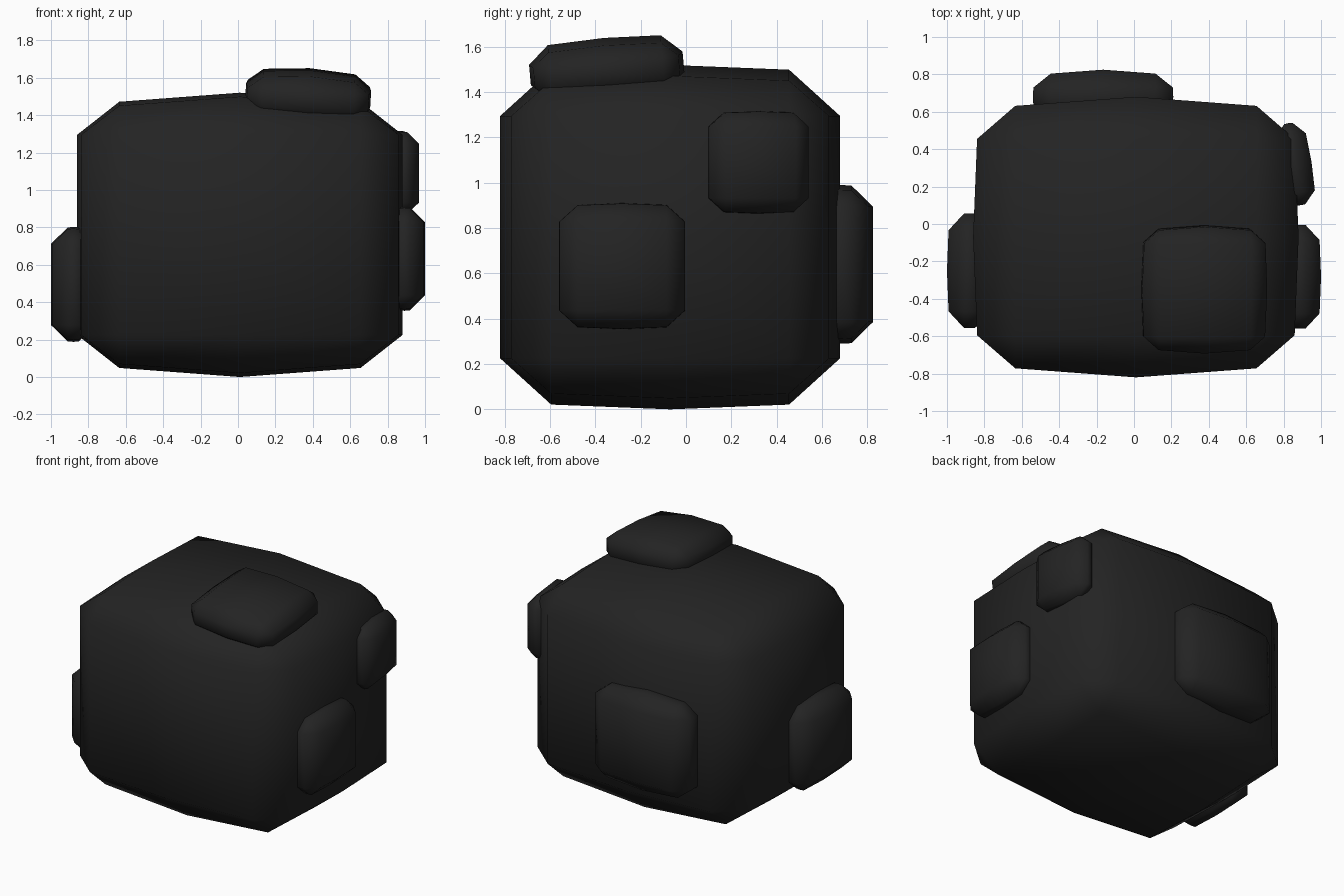
import bpy, bmesh, math
from mathutils import Euler, Vector

if "Cube" in bpy.data.objects:
    bpy.data.objects.remove(bpy.data.objects["Cube"])

coal = bpy.data.materials.new("coal black")
coal.diffuse_color = (0.017, 0.017, 0.017, 1)
coal.use_nodes = True
coal.node_tree.nodes["Principled BSDF"].inputs["Base Color"].default_value = coal.diffuse_color


def lump(name, center, half, bevel, rot=(0, 0, 0)):
    """Chamfered block with slightly domed faces, smooth shaded."""
    half = Vector(half)
    bm = bmesh.new()
    bmesh.ops.create_cube(bm, size=2)
    rim = lambda v: sum(abs(abs(c) - 1) < 1e-4 for c in v.co) >= 2
    bmesh.ops.subdivide_edges(bm, edges=bm.edges[:], cuts=1, use_grid_fill=True)
    edges = [e for e in bm.edges if rim(e.verts[0]) and rim(e.verts[1])]
    for v in bm.verts:
        v.co = Vector(c * h for c, h in zip(v.co, half))
    bmesh.ops.bevel(bm, geom=edges, offset=bevel, offset_type='OFFSET',
                    segments=1, profile=0.5, affect='EDGES')
    # dome: each face falls away from its middle along x and y
    slope = (0.075, 0.04, 0.0)
    for v in bm.verts:
        old = v.co.copy()
        for a in range(3):
            if abs(abs(old[a]) - half[a]) < 1e-4:
                drop = sum(slope[b] * abs(old[b]) for b in range(3) if b != a)
                v.co[a] -= math.copysign(drop, old[a])
    bmesh.ops.recalc_face_normals(bm, faces=bm.faces[:])
    for f in bm.faces:
        f.smooth = True
    me = bpy.data.meshes.new(name)
    bm.to_mesh(me)
    bm.free()
    me.materials.append(coal)
    ob = bpy.data.objects.new(name, me)
    ob.location = center
    ob.rotation_euler = Euler([math.radians(r) for r in rot])
    bpy.context.collection.objects.link(ob)


# main block
lump("body", (0.01, -0.07, 0.76), (0.87, 0.75, 0.76), 0.225)
# smaller lumps stuck on the sides
lump("top_lump", (0.375, -0.35, 1.505), (0.335, 0.34, 0.135), 0.09, (5, 3.5, 0))
lump("left_lump", (-0.88, -0.25, 0.495), (0.12, 0.307, 0.307), 0.09)
lump("right_lower_lump", (0.89, -0.282, 0.632), (0.11, 0.278, 0.278), 0.082)
lump("right_upper_lump", (0.86, 0.32, 1.09), (0.09, 0.222, 0.226), 0.068, (0, 0, 9))
lump("back_lump", (-0.165, 0.68, 0.64), (0.375, 0.145, 0.35), 0.095)
